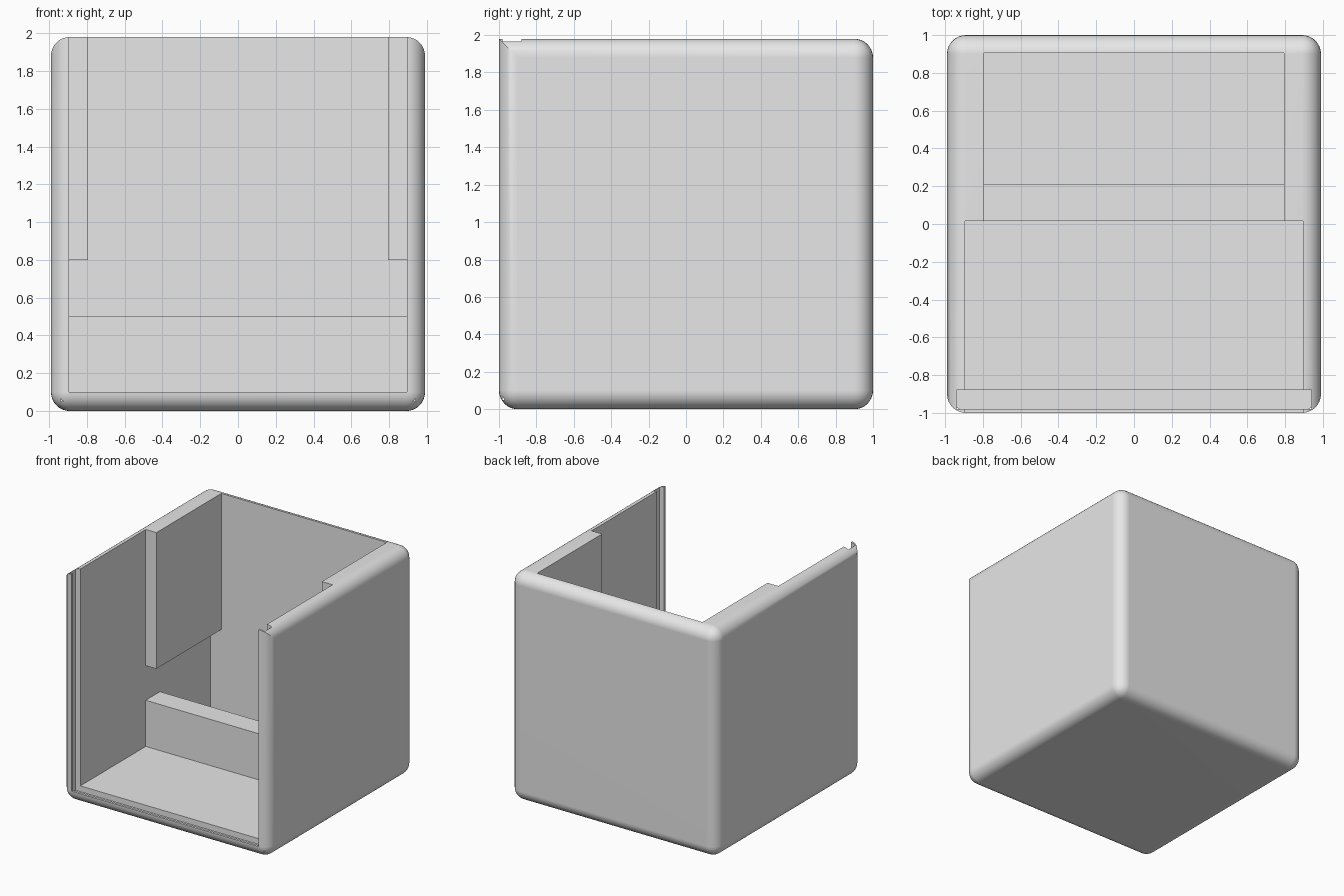
import bpy
import bmesh
import math

if "Cube" in bpy.data.objects:
    bpy.data.objects.remove(bpy.data.objects["Cube"])

W, D, H = 0.99, 1.0, 1.98     # half width, half depth, height
R = 0.1                       # edge radius
IN = 0.895                    # half width of the cavity
TOP = 2.3                     # cutters run past the open top

grey = bpy.data.materials.new("light_grey")
grey.diffuse_color = (0.8, 0.8, 0.8, 1)
grey.use_nodes = True
grey.node_tree.nodes["Principled BSDF"].inputs["Base Color"].default_value = grey.diffuse_color


def box(name, x, y0, y1, z0, z1, rounded=False):
    """Box symmetric in x; optionally round every edge but the top front one."""
    bm = bmesh.new()
    bmesh.ops.create_cube(bm, size=1)
    for v in bm.verts:
        v.co = (x if v.co.x > 0 else -x,
                y1 if v.co.y > 0 else y0,
                z1 if v.co.z > 0 else z0)
    if rounded:
        edges = [e for e in bm.edges
                 if not all(v.co.y < 0 and v.co.z > 1 for v in e.verts)]
        bmesh.ops.bevel(bm, geom=edges, offset=R, segments=8,
                        profile=0.5, affect='EDGES')
    bmesh.ops.recalc_face_normals(bm, faces=bm.faces[:])
    mesh = bpy.data.meshes.new(name)
    bm.to_mesh(mesh)
    bm.free()
    mesh.materials.append(grey)
    obj = bpy.data.objects.new(name, mesh)
    bpy.context.collection.objects.link(obj)
    return obj


def cut(target, *dims):
    """Subtract a box from the target and discard the box."""
    cutter = box("cutter", *dims)
    cutter.hide_render = True
    mod = target.modifiers.new("cut", 'BOOLEAN')
    mod.operation = 'DIFFERENCE'
    mod.solver = 'EXACT'
    mod.object = cutter
    bpy.ops.object.modifier_apply(modifier=mod.name)
    bpy.data.objects.remove(cutter)


# Rounded housing
housing = box("housing", W, -D, D, 0, H, rounded=True)
bpy.context.view_layer.objects.active = housing
housing.select_set(True)

# Front bay, open at the front and the top
cut(housing, IN, -1.3, 0.015, 0.1, TOP)
# Rear bay between the thick upper side panels
cut(housing, 0.793, -0.2, 0.905, 0.6, TOP)
# Gap under the side panels, above the ledge
cut(housing, IN, -0.2, 0.905, 0.5, 0.8)
# Pocket behind the ledge
cut(housing, IN, 0.21, 0.905, 0.1, 0.7)
# Groove for a sliding front cover
cut(housing, 0.94, -0.98, -0.88, 0.05, TOP)

# Smooth rounded edges, crisp corners
bpy.ops.object.shade_smooth_by_angle(angle=math.radians(30))
normals = housing.modifiers.new("flat_faces", 'WEIGHTED_NORMAL')
normals.keep_sharp = True
